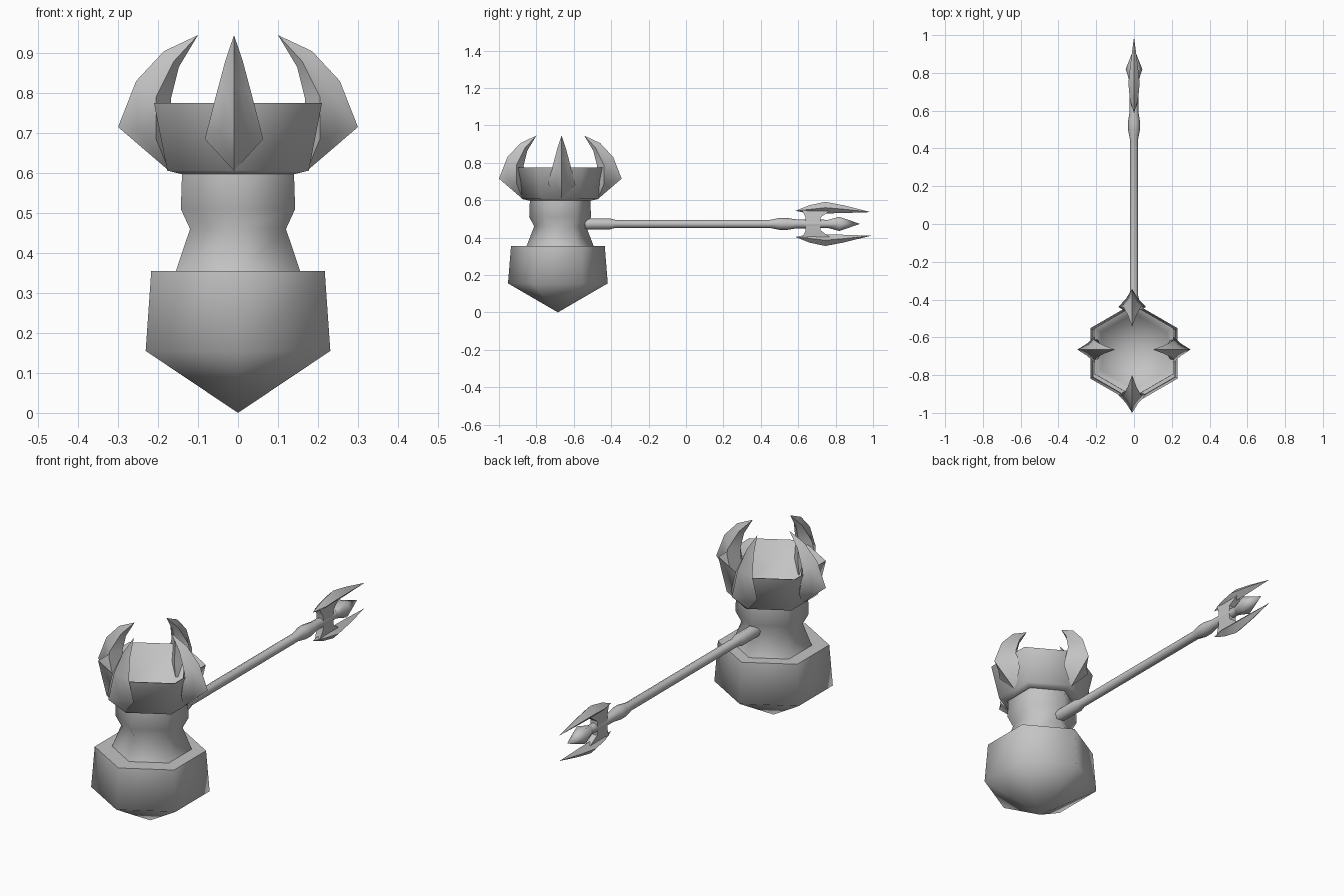
import bpy, bmesh, math
from mathutils import Vector

cube = bpy.data.objects.get("Cube")
if cube:
    bpy.data.objects.remove(cube, do_unlink=True)

steel = bpy.data.materials.new("grey steel")
steel.use_nodes = True
GREY = (0.55, 0.55, 0.55, 1)
steel.diffuse_color = GREY
steel.node_tree.nodes["Principled BSDF"].inputs["Base Color"].default_value = GREY


def loft(name, rings, angle=80):
    """Skin a list of rings; a one-point ring closes to a tip."""
    bm = bmesh.new()
    loops = [[bm.verts.new(p) for p in ring] for ring in rings]
    for a, b in zip(loops, loops[1:]):
        n = max(len(a), len(b))
        for i in range(n):
            j = (i + 1) % n
            if len(a) == 1:
                bm.faces.new((a[0], b[j], b[i]))
            elif len(b) == 1:
                bm.faces.new((a[i], a[j], b[0]))
            else:
                bm.faces.new((a[i], a[j], b[j], b[i]))
    for end in (loops[0], loops[-1]):
        if len(end) > 2:
            bm.faces.new(end)
    bmesh.ops.recalc_face_normals(bm, faces=bm.faces)
    mesh = bpy.data.meshes.new(name)
    bm.to_mesh(mesh)
    bm.free()
    mesh.materials.append(steel)
    obj = bpy.data.objects.new(name, mesh)
    bpy.context.collection.objects.link(obj)
    bpy.ops.object.select_all(action='DESELECT')
    obj.select_set(True)
    bpy.context.view_layer.objects.active = obj
    bpy.ops.object.shade_smooth_by_angle(angle=math.radians(angle))
    return obj


def hex_ring(apothem, z, cy):
    """Hexagon with flat sides towards x and corners towards y."""
    if apothem == 0:
        return [(0, cy, z)]
    r = apothem / math.cos(math.pi / 6)
    return [(r * math.cos(math.radians(90 + 60 * k)),
             cy + r * math.sin(math.radians(90 + 60 * k)), z) for k in range(6)]


def hex_part(name, profile, cy):
    return loft(name, [hex_ring(a, z, cy) for a, z in profile])


# Hexagonal head: pointed base, waisted neck, hollow crown
hex_part("head_base", [(0, 0), (0.231, 0.155), (0.217, 0.355), (0, 0.355)], -0.685)
hex_part("neck", [(0.157, 0.35), (0.12, 0.46), (0.143, 0.51), (0.14, 0.6)], -0.673)
hex_part("crown", [(0, 0.597), (0.14, 0.597), (0.177, 0.606), (0.21, 0.775),
                   (0.207, 0.775), (0.174, 0.612), (0, 0.605)], -0.673)

# Curved crown spikes: (outer r, z), (side r, z, half width), (inner r, z)
SPIKE = [((0.30, 0.715), (0.205, 0.685, 0.073), (0.16, 0.70)),
         ((0.255, 0.83), (0.205, 0.79, 0.046), (0.168, 0.785)),
         ((0.185, 0.905), (0.16, 0.88, 0.022), (0.148, 0.865))]


def spike(name, angle, centre, push):
    out = Vector((math.cos(angle), math.sin(angle), 0))
    side = Vector((-out.y, out.x, 0))

    def at(r, w, z):
        return centre + out * (r + push) + side * w + Vector((0, 0, z))

    rings = [[at(0.172, 0, 0.605)]]
    for (ro, zo), (rs, zs, w), (ri, zi) in SPIKE:
        rm, zm = rs * 0.55 + ro * 0.45, zs * 0.55 + zo * 0.45
        rings.append([at(ri, 0, zi), at(rs, w, zs), at(rm, w * 0.45, zm),
                      at(ro, 0, zo), at(rm, -w * 0.45, zm), at(rs, -w, zs)])
    rings.append([at(0.10, 0, 0.945)])
    loft(name, rings, 55)


spike("left_spike", 0, Vector((0, -0.665, 0)), 0)
spike("right_spike", math.pi, Vector((0, -0.665, 0)), 0)
spike("back_spike", math.pi / 2, Vector((-0.01, -0.672, 0)), 0.028)
spike("front_spike", -math.pi / 2, Vector((-0.01, -0.672, 0)), 0.028)

# Handle along y, ending in the central spear point
AXIS = 0.473


def round_ring(y, r, n=8):
    if r == 0:
        return [(0, y, AXIS)]
    return [(r * math.cos(math.tau * k / n), y, AXIS + r * math.sin(math.tau * k / n))
            for k in range(n)]


loft("handle", [round_ring(y, r) for y, r in
     [(-0.54, 0.03), (-0.41, 0.03), (-0.38, 0.022), (0.45, 0.022), (0.50, 0.032),
      (0.54, 0.032), (0.59, 0.024), (0.76, 0.022)]], 50)
loft("spear_point", [round_ring(y, r, 6) for y, r in
     [(0.75, 0.022), (0.82, 0.044), (0.93, 0)]], 65)

# Outer prongs and their flared bridges, above and below the handle
for name, s in (("upper", 1), ("lower", -1)):
    rings = [[(0, 0.585, AXIS + s * 0.07)]]
    for y, top, low, w in [(0.66, 0.10, 0.055, 0.022), (0.745, 0.118, 0.056, 0.03),
                           (0.84, 0.10, 0.058, 0.02)]:
        mid = (top + low) / 2
        rings.append([(0, y, AXIS + s * top), (w, y, AXIS + s * mid),
                      (0, y, AXIS + s * low), (-w, y, AXIS + s * mid)])
    rings.append([(0, 0.99, AXIS + s * 0.063)])
    loft(name + "_prong", rings, 55)
    loft(name + "_bridge", [[(-w, y0, AXIS + s * d), (w, y0, AXIS + s * d),
                             (w, y1, AXIS + s * d), (-w, y1, AXIS + s * d)]
         for d, y0, y1, w in [(0, 0.64, 0.72, 0.02), (0.035, 0.64, 0.72, 0.018),
                              (0.075, 0.62, 0.775, 0.012)]], 40)
